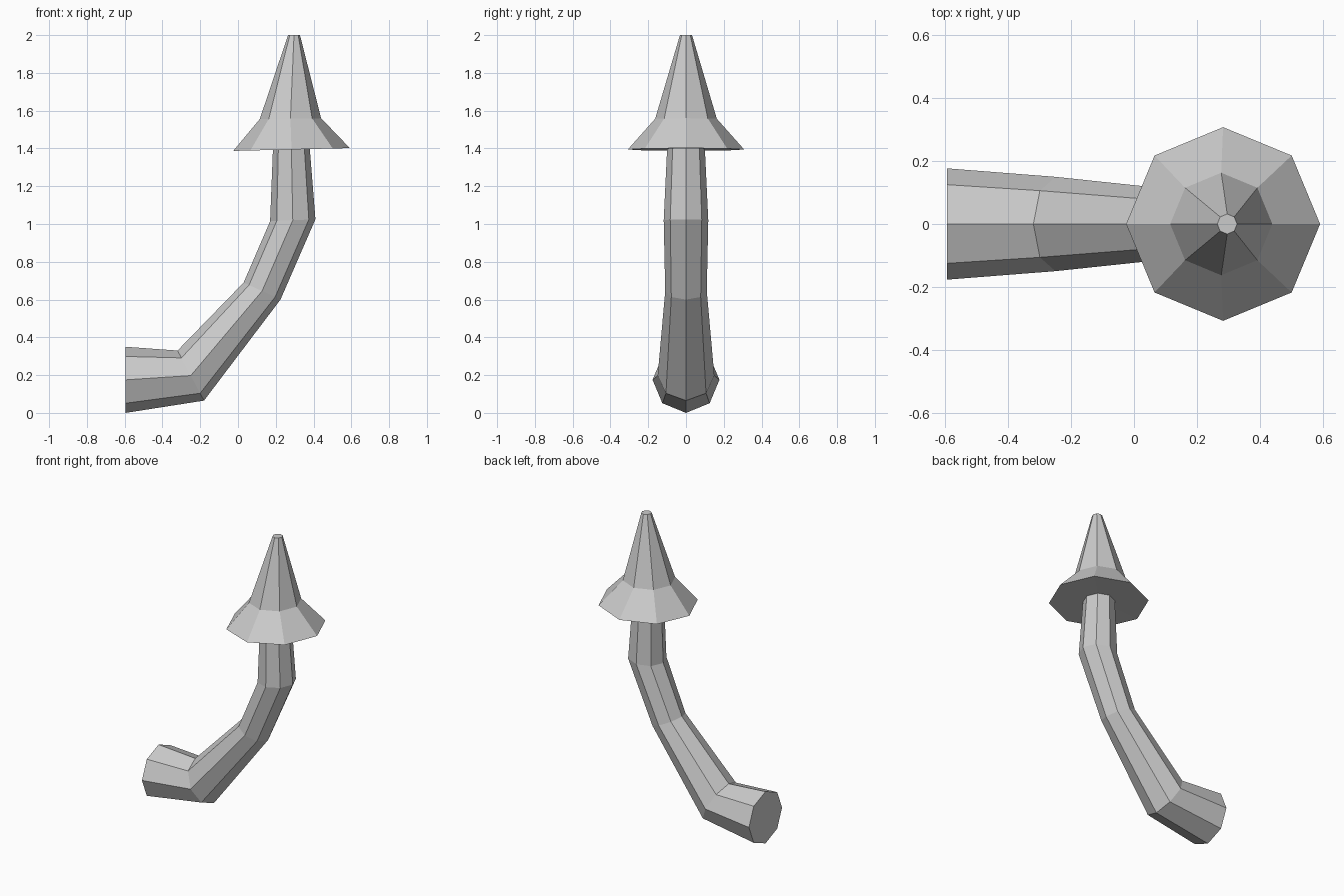
import bpy, bmesh
from math import cos, sin, tau
from mathutils import Vector

cube = bpy.data.objects.get("Cube")
if cube:
    bpy.data.objects.remove(cube)

SIDES = 8

grey = bpy.data.materials.new("plain_grey")
grey.use_nodes = True
colour = (0.6, 0.6, 0.6, 1)
grey.diffuse_color = colour
grey.node_tree.nodes["Principled BSDF"].inputs["Base Color"].default_value = colour

# Each ring: inner-bend point (x, z), outer-bend point (x, z), half width in y
rings = [
    ((-0.595, 0.35), (-0.595, 0.0), 0.177),   # flat base
    ((-0.32, 0.33), (-0.18, 0.065), 0.15),    # lower bend
    ((0.03, 0.69), (0.225, 0.60), 0.11),      # middle bend
    ((0.17, 1.015), (0.41, 1.025), 0.118),    # upper bend
    ((0.185, 1.396), (0.38, 1.40), 0.10),     # neck under the head
    ((-0.025, 1.387), (0.592, 1.402), 0.308), # flared rim
    ((0.115, 1.555), (0.44, 1.56), 0.163),    # shoulder of the spike
    ((0.265, 2.0), (0.328, 2.0), 0.032),      # blunt tip
]


def add_ring(bm, a, b, width):
    """Octagonal loop with two opposite corners at a and b."""
    a, b = Vector((a[0], 0, a[1])), Vector((b[0], 0, b[1]))
    mid, half = (a + b) / 2, (a - b) / 2
    return [bm.verts.new(mid + half * cos(tau * i / SIDES)
                         + Vector((0, width * sin(tau * i / SIDES), 0)))
            for i in range(SIDES)]


# Bent stem and pointed head as one continuous skin
bm = bmesh.new()
loops = [add_ring(bm, *r) for r in rings]
for low, high in zip(loops, loops[1:]):
    for i in range(SIDES):
        j = (i + 1) % SIDES
        bm.faces.new((low[i], low[j], high[j], high[i]))

# Caps on the base and the tip
bm.faces.new(loops[0])
bm.faces.new(loops[-1])
bmesh.ops.recalc_face_normals(bm, faces=bm.faces)

mesh = bpy.data.meshes.new("bent_stem_with_pointed_head")
bm.to_mesh(mesh)
bm.free()
mesh.materials.append(grey)
obj = bpy.data.objects.new("bent_stem_with_pointed_head", mesh)
bpy.context.collection.objects.link(obj)
